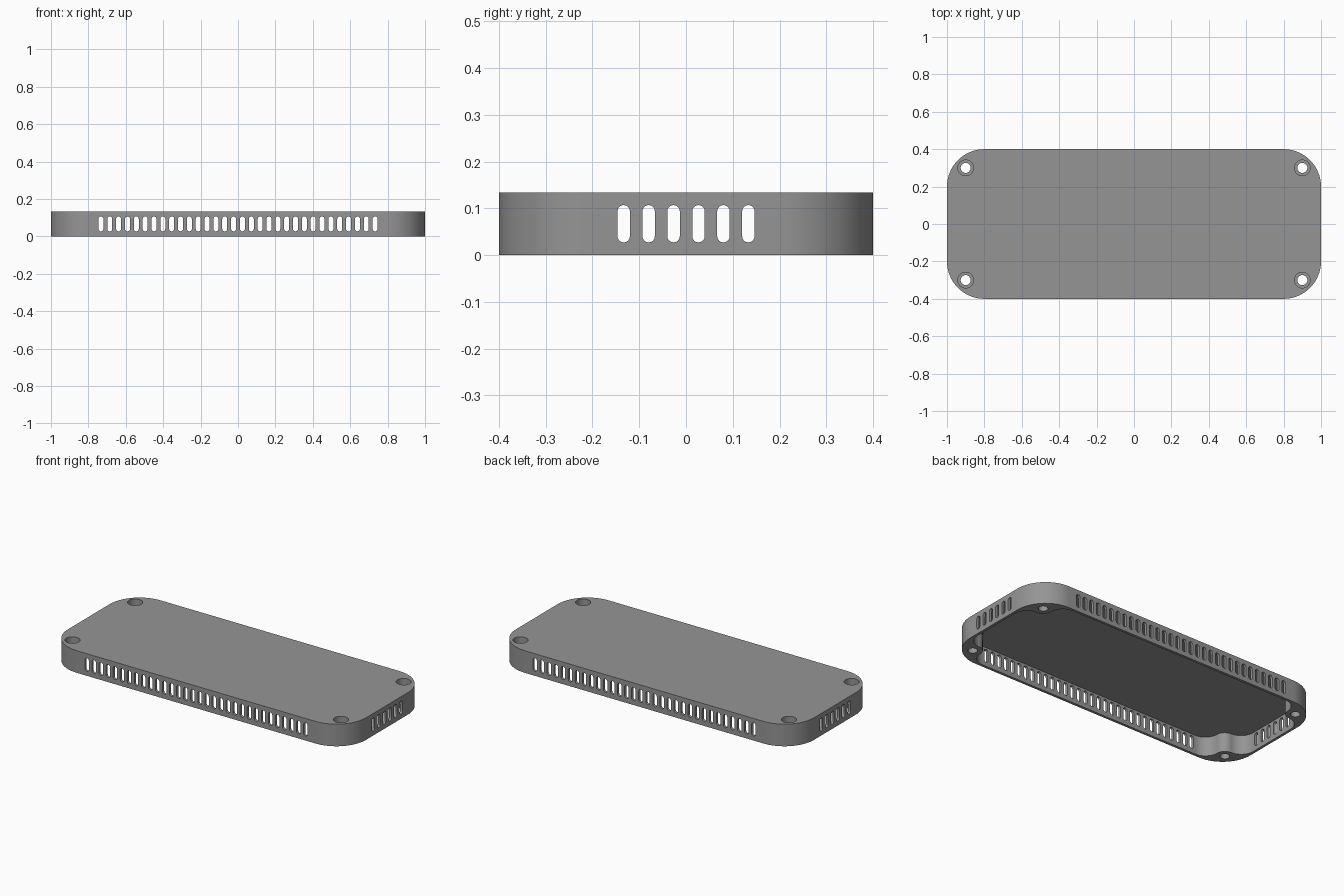
import bpy, bmesh, math
from mathutils import Vector

if "Cube" in bpy.data.objects:
    bpy.data.objects.remove(bpy.data.objects["Cube"])

H = 0.134          # overall height
T = 0.016          # wall and lid thickness
HOLE = (0.9, 0.3)  # screw position in one quadrant

grey = bpy.data.materials.new("mid_grey")
grey.diffuse_color = (0.3, 0.3, 0.3, 1)
grey.use_nodes = True
grey.node_tree.nodes["Principled BSDF"].inputs["Base Color"].default_value = grey.diffuse_color


def arc(cx, cy, r, a0, a1, n):
    return [(cx + r * math.cos(a0 + (a1 - a0) * i / n),
             cy + r * math.sin(a0 + (a1 - a0) * i / n)) for i in range(n + 1)]


def mirror_quadrants(q):
    """Close a counter-clockwise quadrant outline around the centre."""
    return (q + [(-x, y) for x, y in reversed(q)]
            + [(-x, -y) for x, y in q] + [(x, -y) for x, y in reversed(q)])


def prisms(name, loops, a, b, place):
    """Extrude closed outlines from a to b; place maps (u, v, w) to xyz."""
    bm = bmesh.new()
    for loop in loops:
        lo = [bm.verts.new(place(u, v, a)) for u, v in loop]
        hi = [bm.verts.new(place(u, v, b)) for u, v in loop]
        bm.faces.new(lo[::-1])
        bm.faces.new(hi)
        for i in range(len(loop)):
            j = (i + 1) % len(loop)
            bm.faces.new((lo[i], lo[j], hi[j], hi[i]))
    bmesh.ops.recalc_face_normals(bm, faces=bm.faces)
    me = bpy.data.meshes.new(name)
    bm.to_mesh(me)
    bm.free()
    me.materials.append(grey)
    ob = bpy.data.objects.new(name, me)
    bpy.context.collection.objects.link(ob)
    return ob


def along_z(u, v, w): return Vector((u, v, w))
def along_y(u, v, w): return Vector((u, w, v))
def along_x(u, v, w): return Vector((w, u, v))


def slot(c):
    """Upright rounded slot outline."""
    r = 0.0133
    return (arc(c, 0.107 - r, r, 0, math.pi, 8)
            + arc(c, 0.027 + r, r, math.pi, 2 * math.pi, 8))


def cavity_quadrant():
    """Inner wall outline with a screw boss flowing into both walls."""
    d, h, R = 0.1 - T, 0.14, 0.055
    r = (h * h + d * d - R * R) / (2 * (d + R))
    phi = math.atan2(h, r - d)
    hx, hy = HOLE
    first = arc(hx + d - r, hy - h, r, 0, phi, 14)
    boss = arc(hx, hy, R, phi + math.pi, 1.5 * math.pi - phi, 14)[1:-1]
    last = [(hx + y - hy, hy + x - hx) for x, y in reversed(first)]
    return first + boss + last


# Cover body with rounded corners
cover = prisms("cover", [mirror_quadrants(arc(0.8, 0.2, 0.2, 0, math.pi / 2, 24))],
               0, H, along_z)

# Cutters: underside cavity, vents, screw holes and counterbores
screws = [(sx * HOLE[0], sy * HOLE[1]) for sx in (-1, 1) for sy in (-1, 1)]


def circles(r):
    return [arc(x, y, r, 0, 2 * math.pi, 32)[:-1] for x, y in screws]


cutters = [
    prisms("cavity_cutter", [mirror_quadrants(cavity_quadrant())], -0.05, H - T, along_z),
    prisms("long_vent_cutter", [slot(-0.733 + 1.466 * i / 31) for i in range(32)],
           -0.5, 0.5, along_y),
    prisms("end_vent_cutter", [slot(-0.1333 + 0.2667 * i / 5) for i in range(6)],
           -1.1, 1.1, along_x),
    prisms("screw_hole_cutter", circles(0.0267), -0.05, H + 0.05, along_z),
    prisms("counterbore_cutter", circles(0.042), H - 0.05, H + 0.05, along_z),
]
bpy.context.view_layer.objects.active = cover
for c in cutters:
    c.hide_render = True
    m = cover.modifiers.new(c.name, 'BOOLEAN')
    m.operation, m.solver, m.object = 'DIFFERENCE', 'EXACT', c
    bpy.ops.object.modifier_apply(modifier=m.name)
    bpy.data.objects.remove(c)

# Smooth curved walls, crisp edges
bpy.ops.object.select_all(action='DESELECT')
cover.select_set(True)
bpy.ops.object.shade_smooth_by_angle(angle=math.radians(30))
